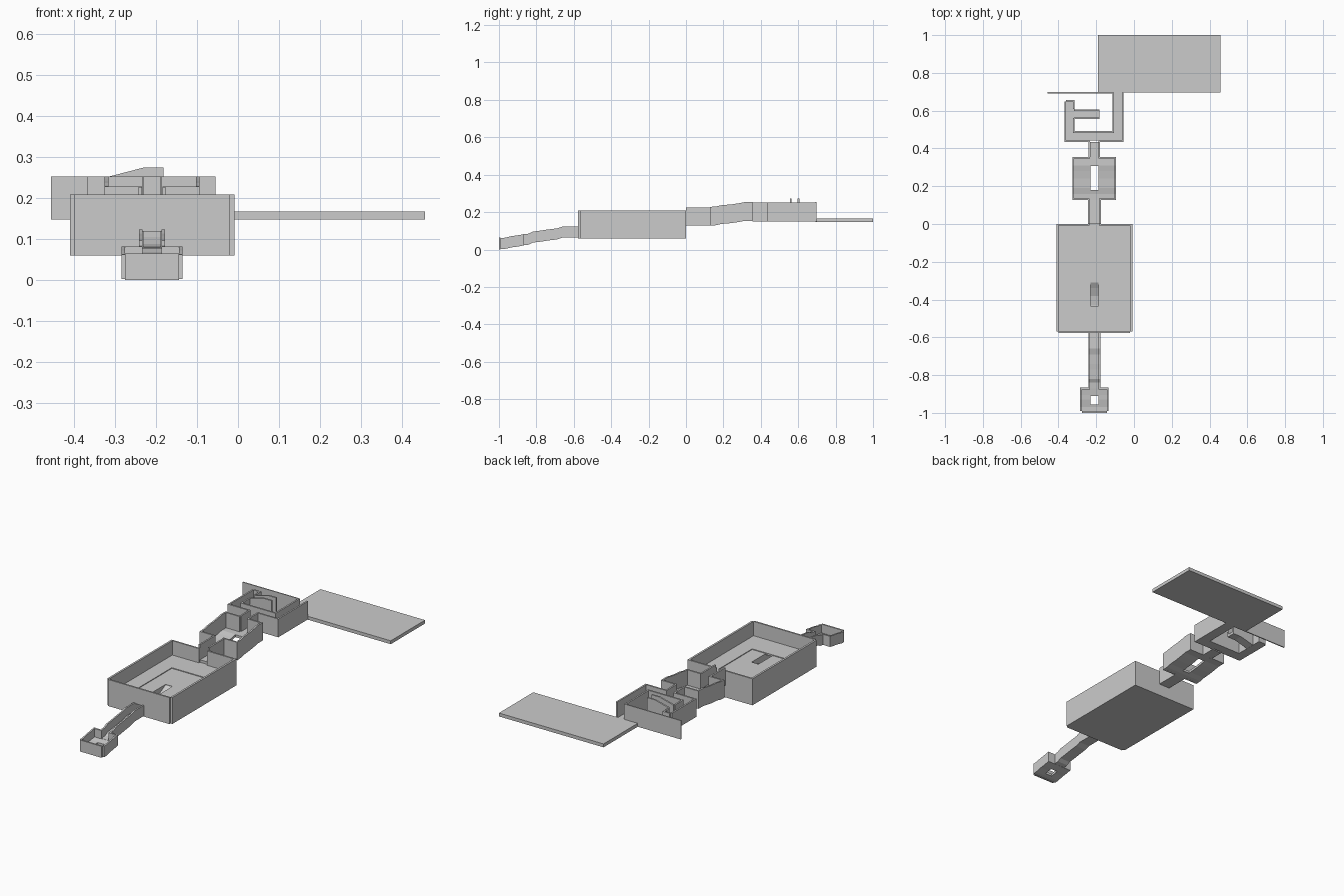
import bpy

if "Cube" in bpy.data.objects:
    bpy.data.objects.remove(bpy.data.objects["Cube"])

CX = -0.21      # centre line of the course
T = 0.009       # wall thickness
F = 0.014       # floor thickness


def mesh_object(name, verts, faces):
    me = bpy.data.meshes.new(name)
    me.from_pydata(verts, [], faces)
    me.update()
    ob = bpy.data.objects.new(name, me)
    bpy.context.collection.objects.link(ob)
    return ob


def strip(name, a, b, path, h, along='y'):
    """Extrude a lengthwise height profile (thickness h) across a..b."""
    ring = [(s, z) for s, z in path] + [(s, z + h) for s, z in reversed(path)]
    n, m = len(ring), len(path)
    put = (lambda w, s, z: (w, s, z)) if along == 'y' else (lambda w, s, z: (s, w, z))
    verts = [put(w, s, z) for w in (a, b) for s, z in ring]
    faces = [(i, (i + 1) % n, n + (i + 1) % n, n + i) for i in range(n)]
    for i in range(m - 1):
        q = (i, i + 1, n - 2 - i, n - 1 - i)
        faces += [q[::-1], tuple(k + n for k in q)]
    if along == 'y':
        faces = [f[::-1] for f in faces]
    ob = mesh_object(name, verts, faces)
    import bmesh
    bm = bmesh.new()
    bm.from_mesh(ob.data)
    bmesh.ops.recalc_face_normals(bm, faces=bm.faces)
    bm.to_mesh(ob.data)
    bm.free()
    return ob


def box(name, x0, x1, y0, y1, z0, z1):
    return strip(name, x0, x1, [(y0, z0), (y1, z0)], z1 - z0)


def channel(name, a, b, path, h, along='y'):
    """Floor with a wall on each outer edge."""
    strip(name + "_floor", a + T, b - T, path, F, along)
    strip(name + "_wall_a", a, a + T, path, h, along)
    strip(name + "_wall_b", b - T, b, path, h, along)


def cut(ob, cutter):
    m = ob.modifiers.new("cut", 'BOOLEAN')
    m.operation, m.solver, m.object = 'DIFFERENCE', 'EXACT', cutter
    bpy.context.view_layer.objects.active = ob
    bpy.ops.object.modifier_apply(modifier="cut")
    bpy.data.objects.remove(cutter)


def part_path(path, lo, hi):
    """Portion of a profile between two positions."""
    def z_at(s):
        for (p, z), (q, w) in zip(path, path[1:]):
            if p <= s <= q:
                return z + (w - z) * (s - p) / (q - p)
    return [(lo, z_at(lo))] + [p for p in path if lo < p[0] < hi] + [(hi, z_at(hi))]


def holed_floor(name, half, hole, path, y0, y1):
    """Wavy floor with a rectangular hole in the middle."""
    s, e = path[0][0], path[-1][0]
    for side, (a, b) in (("left", (CX - half, CX - hole)), ("right", (CX + hole, CX + half))):
        strip(f"{name}_floor_{side}", a, b, path, F)
    for side, (lo, hi) in (("front", (s, y0)), ("back", (y1, e))):
        strip(f"{name}_floor_{side}", CX - hole, CX + hole, part_path(path, lo, hi), F)


def end_walls(name, half, gap, y, z, h):
    """Cross wall with an opening for the channel."""
    box(name + "_left", CX - half, CX - gap, y, y + T, z, z + h)
    box(name + "_right", CX + gap, CX + half, y, y + T, z, z + h)


# Small front basin with drain hole
wave = [(-1 + T, 0.002), (-0.97, 0.003), (-0.93, 0.012), (-0.905, 0.015), (-0.866, 0.022)]
holed_floor("front_basin", 0.066, 0.021, wave, -0.955, -0.91)
for x in (CX - 0.075, CX + 0.066):
    strip("front_basin_side_wall", x, x + T, wave, 0.06)
box("front_basin_end_wall", CX - 0.066, CX + 0.066, -1, -1 + T, 0, 0.064)
end_walls("front_basin_back_wall", 0.066, 0.023, -0.875, 0.022, 0.059)

# Front stepped channel
channel("front_channel", CX - 0.032, CX + 0.032,
        [(-0.872, 0.022), (-0.84, 0.026), (-0.82, 0.037), (-0.77, 0.043), (-0.74, 0.048),
         (-0.69, 0.054), (-0.66, 0.064), (-0.57, 0.064)], 0.059)

# Large tray: raised floor with shallow panel, sloping slot and front outlet
deck = box("tray_deck", -0.40, -0.02, -0.568, -T, 0.06, 0.128)
cut(deck, box("panel_cutter", -0.315, -0.105, -0.435, -0.135, 0.124, 0.2))
cut(deck, strip("slot_cutter", CX - 0.021, CX + 0.021,
                [(-0.435, 0.08), (-0.38, 0.088), (-0.34, 0.105), (-0.31, 0.122)], 0.09))
cut(deck, box("outlet_cutter", CX - 0.023, CX + 0.023, -0.7, -0.43, 0.079, 0.118))
for x in (-0.411, -0.02):
    box("tray_side_wall", x, x + 0.011, -0.568, 0, 0.06, 0.208)
front = box("tray_front_wall", -0.40, -0.02, -0.577, -0.568, 0.06, 0.208)
cut(front, box("front_cutter", CX - 0.023, CX + 0.023, -0.7, -0.5, 0.079, 0.118))
end_walls("tray_back_wall", 0.19, 0.025, -T, 0.06, 0.148)
box("tray_back_sill", CX - 0.025, CX + 0.025, -T, 0, 0.06, 0.128)

# Middle channel and ring basin
channel("middle_channel", CX - 0.034, CX + 0.034, [(0, 0.128), (0.127, 0.128)], 0.098)
wave = [(0.127, 0.128), (0.16, 0.13), (0.19, 0.137), (0.24, 0.141), (0.28, 0.147),
        (0.31, 0.153), (0.355, 0.153)]
holed_floor("ring_basin", 0.107, 0.021, wave, 0.18, 0.307)
for x in (CX - 0.116, CX + 0.107):
    strip("ring_basin_side_wall", x, x + T, wave, 0.1)
end_walls("ring_basin_front_wall", 0.107, 0.025, 0.127, 0.128, 0.1)
end_walls("ring_basin_back_wall", 0.107, 0.022, 0.346, 0.152, 0.1)
channel("rear_channel", CX - 0.03, CX + 0.03, [(0.355, 0.15), (0.434, 0.15)], 0.102)

# U-shaped rear track
Z0, Z1 = 0.15, 0.252
XL, XR = -0.368, -0.055
box("u_cross_floor", XL + T, XR - T, 0.434 + T, 0.492, Z0, Z0 + F)
box("u_left_floor", XL + T, -0.315, 0.492, 0.648, Z0, Z0 + F)
box("u_right_floor", -0.114, XR - T, 0.492, 0.697, Z0, Z0 + F)
box("u_left_outer_wall", XL, XL + T, 0.434, 0.648, Z0, Z1)
box("u_right_outer_wall", XR - T, XR, 0.434, 0.697, Z0, Z1)
box("u_right_inner_wall", -0.114, -0.105, 0.483, 0.697, Z0, Z1)
box("u_cross_inner_wall", -0.315, -0.114, 0.483, 0.492, Z0, Z1)
box("u_left_inner_wall_front", -0.324, -0.315, 0.483, 0.56, Z0, Z1)
box("u_left_inner_wall_back", -0.324, -0.315, 0.608, 0.648, Z0, Z1)
box("u_left_end_wall", XL + T, -0.315, 0.648, 0.657, Z0, Z1)
for a, b in ((XL + T, CX - 0.022), (CX + 0.022, XR - T)):
    box("u_front_wall", a, b, 0.434, 0.434 + T, Z0, Z1)

# Side branch rising to the inner platform
channel("branch", 0.556, 0.606,
        [(-0.317, Z0), (-0.29, 0.157), (-0.232, 0.172), (-0.182, 0.172)], 0.102, 'x')

# Thin back panel and landing slab
box("back_panel", -0.457, -0.112, 0.692, 0.698, 0.148, 0.253)
box("landing_slab", -0.19, 0.457, 0.697, 1.0, 0.148, 0.167)
